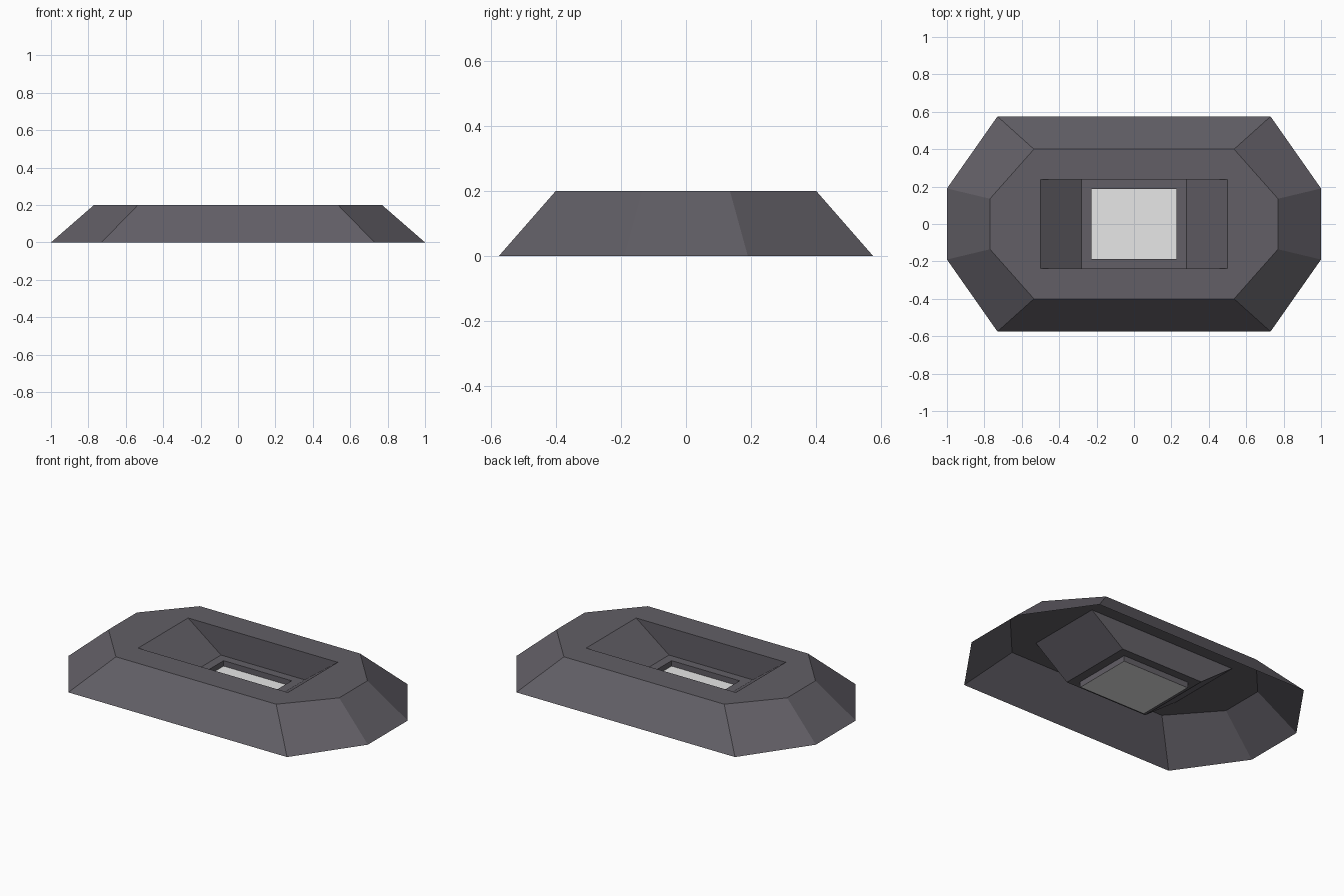
import bpy, bmesh

if "Cube" in bpy.data.objects:
    bpy.data.objects.remove(bpy.data.objects["Cube"])


def material(name, rgb):
    m = bpy.data.materials.new(name)
    m.diffuse_color = (*rgb, 1)
    m.use_nodes = True
    m.node_tree.nodes["Principled BSDF"].inputs["Base Color"].default_value = m.diffuse_color
    return m


dark = material("dark grey", (0.122, 0.114, 0.133))
light = material("light panel", (0.8, 0.8, 0.8))


def ring(x_wide, y_wide, x_long, y_long, z):
    """Eight points: a rectangle with cut corners, counter-clockwise.
    (x_wide, y_wide) ends the long sides, (x_long, y_long) the short ends."""
    return [(x_wide, -y_wide, z), (x_long, -y_long, z),
            (x_long, y_long, z), (x_wide, y_wide, z),
            (-x_wide, y_wide, z), (-x_long, y_long, z),
            (-x_long, -y_long, z), (-x_wide, -y_wide, z)]


def rect(x, y, z):
    return ring(x, y, x, y, z)


def loft(name, rings, mat, cap=False):
    """Skin consecutive rings, merging the doubled rectangle corners."""
    bm = bmesh.new()
    loops = [[bm.verts.new(p) for p in r] for r in rings]
    for low, high in zip(loops, loops[1:]):
        for i in range(8):
            j = (i + 1) % 8
            bm.faces.new((low[i], low[j], high[j], high[i]))
    if cap:
        bm.faces.new(loops[-1])
    bmesh.ops.remove_doubles(bm, verts=bm.verts, dist=1e-5)
    mesh = bpy.data.meshes.new(name)
    bm.to_mesh(mesh)
    bm.free()
    mesh.materials.append(mat)
    ob = bpy.data.objects.new(name, mesh)
    bpy.context.collection.objects.link(ob)
    return ob


FLOOR = 0.035
top_hole = rect(0.5, 0.238, 0.2)
floor_edge = rect(0.28, 0.238, FLOOR)
opening = rect(0.227, 0.187, FLOOR)

# Sloping outer walls and flat top around the hole, open underneath
loft("housing", [ring(0.73, 0.575, 1.0, 0.19, 0),
                 ring(0.535, 0.4, 0.77, 0.135, 0.2), top_hole], dark)

# Sunken well: sloped ends, upright sides, narrow floor and small recess
loft("well", [top_hole, floor_edge, opening, rect(0.227, 0.187, 0)], dark)

# Light panel at the bottom of the recess
panel = rect(0.227, 0.187, 0.002)
loft("panel", [panel, rect(0.1, 0.08, 0.002)], light, cap=True)
